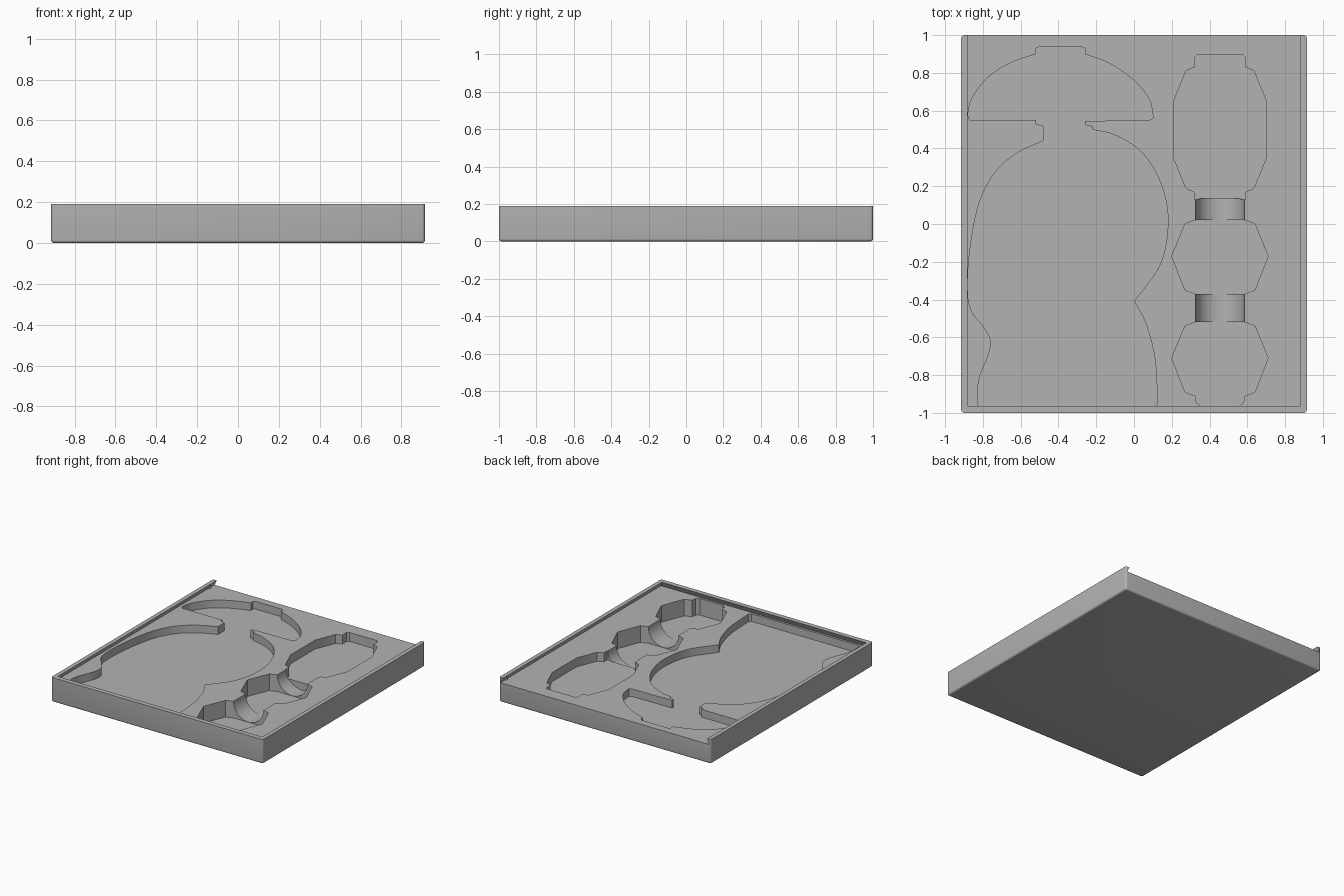
import bpy, bmesh, math
from mathutils import Vector

if "Cube" in bpy.data.objects:
    bpy.data.objects.remove(bpy.data.objects["Cube"], do_unlink=True)

HALF_W, HEIGHT, FLOOR = 0.915, 0.19, 0.15
ABOVE = FLOOR + 0.02
MID = 0.455          # centre line of the narrow pocket

grey = bpy.data.materials.new("plain grey")
grey.use_nodes = True
grey.diffuse_color = (0.45, 0.45, 0.45, 1)
grey.node_tree.nodes["Principled BSDF"].inputs["Base Color"].default_value = grey.diffuse_color


def make_object(name, bm):
    bmesh.ops.recalc_face_normals(bm, faces=bm.faces)
    mesh = bpy.data.meshes.new(name)
    bm.to_mesh(mesh)
    bm.free()
    mesh.materials.append(grey)
    obj = bpy.data.objects.new(name, mesh)
    bpy.context.collection.objects.link(obj)
    return obj


def loft(name, lower, upper):
    """Closed solid between two matching rings of points."""
    bm = bmesh.new()
    low = [bm.verts.new(p) for p in lower]
    top = [bm.verts.new(p) for p in upper]
    bm.faces.new(low)
    bm.faces.new(top)
    for i in range(len(low)):
        j = (i + 1) % len(low)
        bm.faces.new((low[i], low[j], top[j], top[i]))
    return make_object(name, bm)


def prism(name, outline, z0, z1=ABOVE):
    return loft(name, [(x, y, z0) for x, y in outline], [(x, y, z1) for x, y in outline])


def smooth_run(points, steps=6):
    """Catmull-Rom curve through points given in hundredths."""
    p = [Vector(q) / 100 for q in points]
    p = [2 * p[0] - p[1]] + p + [2 * p[-1] - p[-2]]
    out = []
    for a, b, c, d in zip(p, p[1:], p[2:], p[3:]):
        for k in range(steps):
            t = k / steps
            out.append(0.5 * (2 * b + (c - a) * t + (2 * a - 5 * b + 4 * c - d) * t * t
                              + (3 * b - a - 3 * c + d) * t ** 3))
    return out + [p[-2]]


def mirrored(half):
    """Outline from (half width, y) pairs, mirrored about the pocket centre line."""
    return [(MID + w, y) for w, y in half] + [(MID - w, y) for w, y in reversed(half)]


def cut(target, cutter):
    cutter.hide_render = True
    mod = target.modifiers.new("cut", "BOOLEAN")
    mod.operation, mod.solver, mod.object = "DIFFERENCE", "EXACT", cutter
    bpy.context.view_layer.objects.active = target
    bpy.ops.object.modifier_apply(modifier=mod.name)
    bpy.data.objects.remove(cutter, do_unlink=True)


# Tray block with rounded corners and a rounded lower edge
bm = bmesh.new()
bmesh.ops.create_cube(bm, size=1)
for v in bm.verts:
    v.co = (v.co.x * 2 * HALF_W, v.co.y * 2, (v.co.z + 0.5) * HEIGHT)
upright = [e for e in bm.edges if abs(e.verts[0].co.z - e.verts[1].co.z) > 0.1]
bmesh.ops.bevel(bm, geom=upright, offset=0.015, segments=4, profile=0.5, affect="EDGES")
lower = [e for e in bm.edges if all(v.co.z < 0.001 for v in e.verts)]
bmesh.ops.bevel(bm, geom=lower, offset=0.014, segments=4, profile=0.5, affect="EDGES")
tray = make_object("tray", bm)


# Undercut lid slot, open at the back
def slot_ring(w, front, z):
    return [(-w, front, z), (w, front, z), (w, 1.1, z), (-w, 1.1, z)]


cut(tray, loft("lid_slot", slot_ring(0.903, -0.982, FLOOR), slot_ring(0.88, -0.96, HEIGHT + 0.005)))

# Wide curved pocket: domed cap, neck, rounded body and flared foot
cap_right = [(-26, 90), (-13, 85), (0, 76), (8, 66), (10, 58)]
cap_left = [(-88, 58), (-86, 66), (-78, 77), (-66, 85), (-52, 90)]
body_right = [(-22, 50), (-10, 47), (4, 38), (14, 22), (18, 2), (14, -21), (0, -41)]
foot_right = [(0, -41), (6, -52), (11, -71), (12.5, -95)]
body_left = [(-83, -95), (-82, -82), (-77, -69), (-76, -61), (-80, -54), (-86, -46), (-88, -36),
             (-87, -15), (-82, 11), (-73, 28), (-61, 38), (-48, 44)]
outline = [Vector(p) / 100 for p in [(-52, 93), (-50, 94), (-28, 94), (-26, 93)]]
outline += smooth_run(cap_right)
outline += [Vector(p) / 100 for p in [(10, 56), (8, 55), (-26, 54.5), (-26, 52.5), (-22, 51.5)]]
outline += smooth_run(body_right)[:-1] + smooth_run(foot_right)
outline += [Vector(p) / 100 for p in [(11, -96.5), (-82, -96.5)]]
outline += smooth_run(body_left)
outline += [Vector(p) / 100 for p in [(-48, 52), (-52, 53), (-52, 55), (-87, 55)]]
outline += smooth_run(cap_left)
cut(tray, prism("wide_pocket", outline, 0.09))

# Narrow faceted pockets in a row, joined by round-bottomed necks
long_half = [(0.135, 0.13), (0.135, 0.17), (0.18, 0.19), (0.245, 0.35), (0.245, 0.65),
             (0.18, 0.81), (0.135, 0.83), (0.135, 0.88), (0.12, 0.895)]
hex_half = [(0.13, -0.2), (0.185, -0.18), (0.255, 0), (0.185, 0.17), (0.13, 0.19)]
front_half = [(0.1, -0.255), (0.125, -0.235)] + hex_half
cut(tray, prism("long_pocket", mirrored(long_half), 0.08))
cut(tray, prism("middle_pocket", mirrored([(w, y - 0.17) for w, y in hex_half]), 0.02))
cut(tray, prism("front_pocket", mirrored([(w, y - 0.71) for w, y in front_half]), 0.02))


def neck(name, y0, y1):
    arc = [math.pi * (1 + k / 24) for k in range(25)]
    ring = [(MID - 0.13, ABOVE)] + [(MID + 0.13 * math.cos(a), FLOOR + 0.128 * math.sin(a)) for a in arc]
    ring.append((MID + 0.13, ABOVE))
    cut(tray, loft(name, [(x, y0, z) for x, z in ring], [(x, y1, z) for x, z in ring]))


neck("front_neck", -0.53, -0.34)
neck("back_neck", -0.01, 0.135)

# Small catches that hold the lid at the open end
for side, label in ((1, "left"), (-1, "right")):
    ring = [(side * (0.906 - 0.018 * math.sin(math.pi * k / 8)), 0.935 + 0.012 * math.cos(math.pi * k / 8))
            for k in range(9)]
    prism(label + "_catch", ring, FLOOR - 0.002, HEIGHT - 0.005)

bpy.ops.object.select_all(action="DESELECT")
tray.select_set(True)
bpy.context.view_layer.objects.active = tray
bpy.ops.object.shade_smooth_by_angle(angle=math.radians(25))
